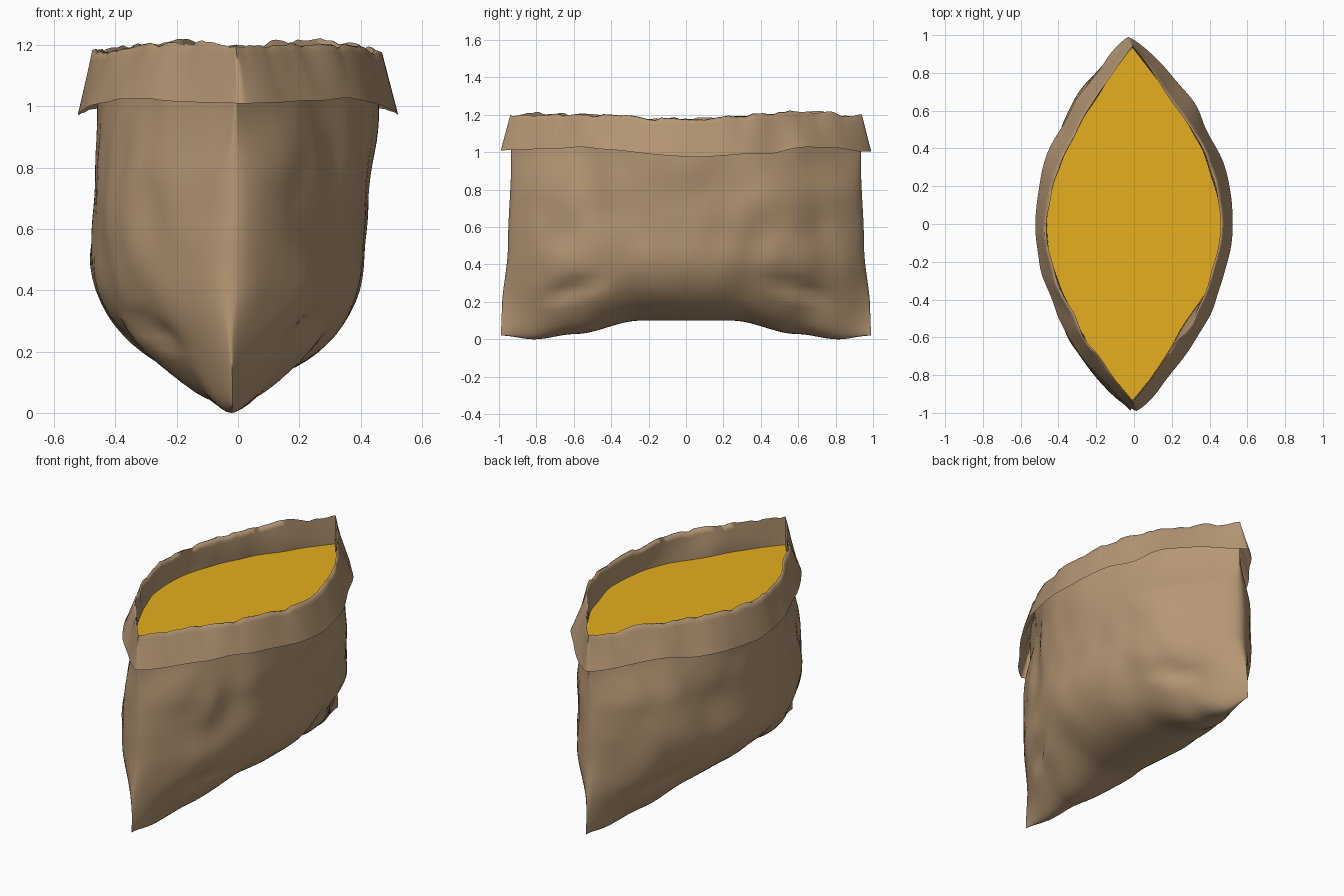
import bpy, bmesh, math
from mathutils import Vector, noise

if "Cube" in bpy.data.objects:
    bpy.data.objects.remove(bpy.data.objects["Cube"])

N = 80          # segments along each long side
LOW, UP, CUFF = 16, 18, 8
ZE = 0.52       # height where the rounded bottom meets the wall


def mat(name, rgb):
    m = bpy.data.materials.new(name)
    m.diffuse_color = (*rgb, 1)
    m.use_nodes = True
    m.node_tree.nodes["Principled BSDF"].inputs["Base Color"].default_value = m.diffuse_color
    return m


burlap = mat("tan burlap", (0.46, 0.308, 0.176))
grain = mat("golden grain", (0.78, 0.43, 0.013))


def lerp(pts, t):
    """Smooth interpolation through (key, value) pairs."""
    if t <= pts[0][0]:
        return pts[0][1]
    for (a, p), (b, q) in zip(pts, pts[1:]):
        if t <= b:
            f = (t - a) / (b - a)
            return p + (q - p) * f * f * (3 - 2 * f)
    return pts[-1][1]


def nz(x, y, z):
    return noise.noise(Vector((x, y, z)))


def lens(u, p):
    return max(math.cos(u * math.pi / 2), 0) ** p


def bottom_z(u):
    return lerp([(0.25, 0.1), (0.6, 0.028), (0.82, 0.0), (1, 0.02)], abs(u))


def rim_z(u, s):
    z = lerp([(-1, 1.195), (-0.8, 1.207), (0, 1.178), (0.65, 1.215), (1, 1.195)], u)
    return z + 0.018 * nz(u * 9, s * 3.3, 1.7) + 0.012 * nz(u * 22, s * 2.3, 4.1)


def body_point(u, s, z, g=1.0):
    """Point of the sack wall at length u, side s, height z; g narrows the bottom."""
    if s > 0:
        w = lerp([(0.5, 0.435), (1.0, 0.46)], z)
    else:
        w = lerp([(0.5, 0.465), (1.0, 0.455)], z)
    ln = lens(u, lerp([(0.08, 0.95), (0.45, 0.62), (0.75, 0.66), (1.05, 0.98)], z))
    x = w * ln * g
    # soft dents, corner folds and fine wrinkles, fading out at the seams
    fade = min(1, ln * 2) * min(1, g * 1.4)
    d = 0.030 * nz(u * 2.6, s * 5.1, z * 2.2) + 0.020 * nz(u * 6, s * 7.7, z * 5)
    for c in (-0.62, 0.62):
        r = (u - c) * (1 if c > 0 else -1)
        d -= 0.035 * math.exp(-((z - 0.27 + 0.25 * r) / 0.04) ** 2 - (r / 0.15) ** 2)
    d *= 0.4 + 0.6 * min(1, abs(u) * 2)
    x = max(x + d * fade, 0)
    length = lerp([(0.0, 0.99), (0.15, 0.985), (0.5, 0.952), (0.95, 0.935), (1.2, 0.94)], z)
    seam = -0.022 + 0.014 * z + 0.01 * nz(u, 0.5, z * 4)
    return Vector((seam + s * x, u * length, z))


def cuff_point(u, s, f):
    """Folded-over collar, f = 0 at the rim and 1 at its lower edge."""
    top = body_point(u, s, rim_z(u, s))
    z1 = lerp([(-1, 1.01), (-0.6, 1.025), (0.05, 0.975), (0.45, 0.995), (0.67, 1.03), (1, 1.005)], u)
    ruffle = 0.028 * nz(u * 6, s * 4.4, 9.2) * min(1, abs(u) * 1.6)
    out = Vector((s * max(0.522 * lens(u, 0.8) + ruffle * min(1, 3 * lens(u, 1)), 0),
                  u * 0.99, z1 + 0.006 * nz(u * 8, s, 2)))
    out.x += 0.03 * u ** 8 * (-1 if u > 0 else 0.4)
    p = top.lerp(out, f)
    # narrow roll at the fold
    p.x += s * 0.012 * lens(u, 0.6) * (1 - f)
    return p


def column(u, s):
    pts = []
    zb = bottom_z(u)
    for i in range(LOW):
        a = i / LOW * math.pi / 2
        pts.append(body_point(u, s, zb + (ZE - zb) * (1 - math.cos(a)), math.sin(a)))
    top = rim_z(u, s)
    for i in range(UP + 1):
        pts.append(body_point(u, s, ZE + (top - ZE) * i / UP))
    for i in range(CUFF + 1):
        pts.append(cuff_point(u, s, 0.02 + 0.98 * i / CUFF))
    return pts


# sampling is denser toward the pinched ends
US = [math.sin((i / N - 0.5) * math.pi) * 0.7 + (2 * i / N - 1) * 0.3 for i in range(N + 1)]


def finish(bm, name, material):
    me = bpy.data.meshes.new(name)
    bm.to_mesh(me)
    bm.free()
    me.materials.append(material)
    ob = bpy.data.objects.new(name, me)
    bpy.context.collection.objects.link(ob)
    return ob


# sack with folded collar, one continuous sheet of cloth
bm = bmesh.new()
for s in (-1, 1):
    cols = [[bm.verts.new(p) for p in column(u, s)] for u in US]
    for a, b in zip(cols, cols[1:]):
        for k in range(len(a) - 1):
            q = (a[k], b[k], b[k + 1], a[k + 1])
            bm.faces.new(q if s > 0 else q[::-1])
# join the two halves along the seams
seam = [v for v in bm.verts if v.is_boundary]
bmesh.ops.remove_doubles(bm, verts=seam, dist=0.001)
sack = finish(bm, "sack", burlap)
bpy.context.view_layer.objects.active = sack
sack.select_set(True)
bpy.ops.object.shade_smooth_by_angle(angle=math.radians(110))

# flat grain surface inside the mouth
bm = bmesh.new()
FILL = 1.03
ring = [body_point(u, 1, FILL) for u in US] + [body_point(u, -1, FILL) for u in US[-2:0:-1]]
vs = [bm.verts.new((p.x, p.y * 0.998, FILL)) for p in ring]
bm.faces.new(vs)
finish(bm, "grain_fill", grain)
